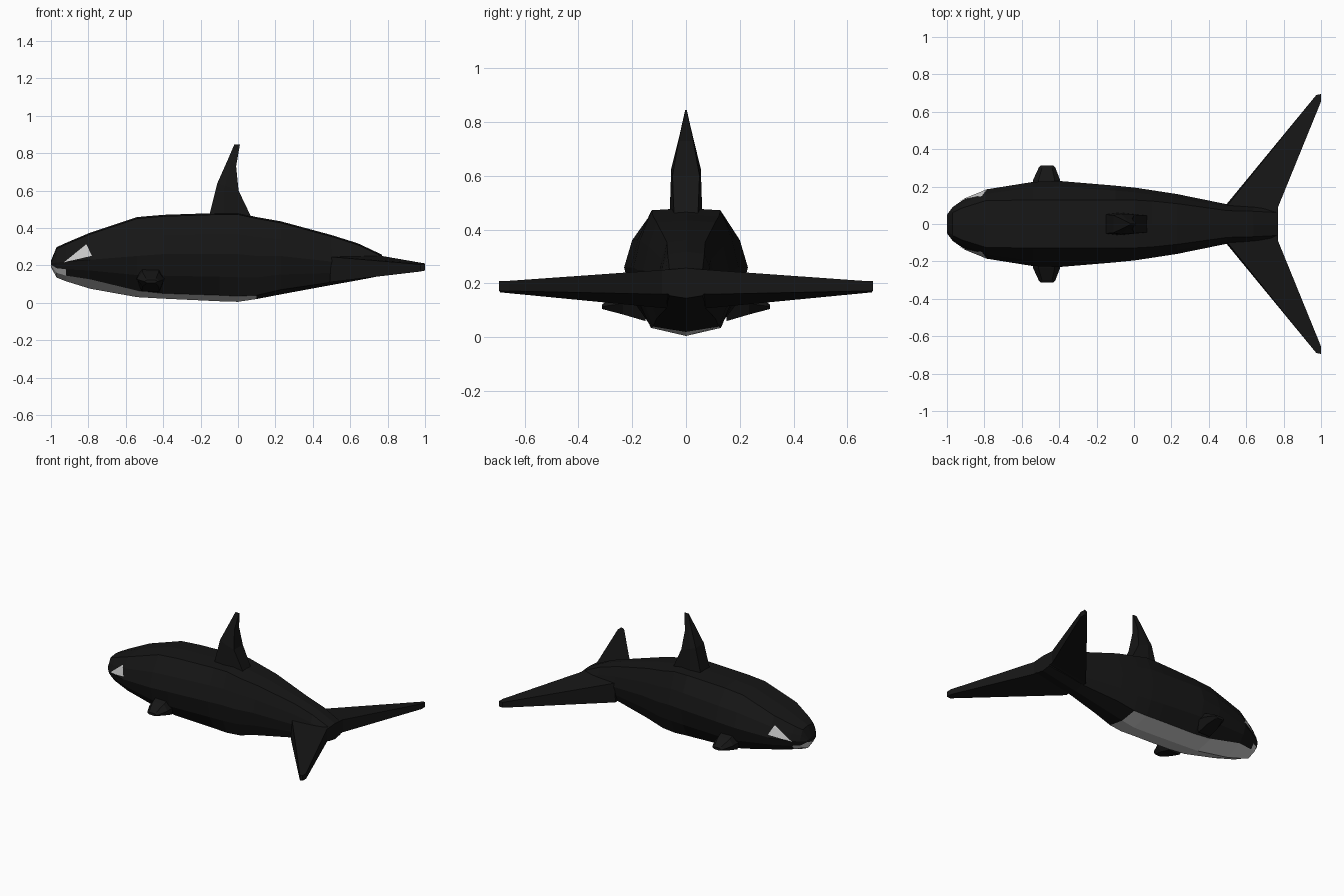
import bpy, bmesh
from mathutils import Vector
from mathutils.bvhtree import BVHTree

if "Cube" in bpy.data.objects:
    bpy.data.objects.remove(bpy.data.objects["Cube"])


def material(name, v):
    m = bpy.data.materials.new(name)
    m.diffuse_color = (v, v, v, 1)
    m.use_nodes = True
    m.node_tree.nodes["Principled BSDF"].inputs["Base Color"].default_value = m.diffuse_color
    return m


black = material("black_skin", 0.008)
white = material("white_skin", 0.75)


def finish(name, bm, mats):
    bmesh.ops.recalc_face_normals(bm, faces=bm.faces)
    me = bpy.data.meshes.new(name)
    bm.to_mesh(me)
    for m in mats:
        me.materials.append(m)
    ob = bpy.data.objects.new(name, me)
    bpy.context.collection.objects.link(ob)
    return ob


def loft(rings):
    """Skin a list of equal-length closed rings and cap both ends."""
    bm = bmesh.new()
    vs = [[bm.verts.new(p) for p in r] for r in rings]
    n = len(vs[0])
    for a, b in zip(vs, vs[1:]):
        for i in range(n):
            j = (i + 1) % n
            bm.faces.new((a[i], a[j], b[j], b[i]))
    bm.faces.new(vs[0])
    bm.faces.new(vs[-1])
    return bm


def mirror_y(ob):
    m = ob.modifiers.new("mirror", 'MIRROR')
    m.use_axis = (False, True, False)


# Body stations: x, half width, bottom z, belly edge z, widest z, top z
stations = [
    (-1.0, .05, .19, .198, .21, .225), (-.97, .09, .135, .16, .215, .297),
    (-.92, .125, .115, .145, .22, .32), (-.79, .185, .075, .125, .23, .375),
    (-.54, .225, .03, .065, .25, .458), (-.4, .23, .022, .05, .26, .47),
    (-.1, .205, .008, .04, .26, .48), (0, .195, .005, .035, .26, .48),
    (.1, .18, .02, .04, .25, .458), (.23, .16, .045, .07, .25, .435),
    (.5, .105, .095, .11, .22, .362), (.64, .10, .12, .135, .21, .318),
    (.77, .09, .145, .155, .20, .257)]


def body_ring(x, w, zb, ze, zm, zt):
    yb, yt = min(.13, .68 * w), min(.128, .68 * w)
    half = [(yb, ze), (.88 * w, ze + .45 * (zm - ze)), (w, zm),
            (.87 * w, zm + .48 * (zt - zm)), (yt, zt - .008)]
    ring = [(0, zb)] + half + [(0, zt)] + [(-y, z) for y, z in reversed(half)]
    ring[0] = (0, zb)
    return [(x, y, z) for y, z in ring]


bm = loft([body_ring(*s) for s in stations])
bm.faces.ensure_lookup_table()
# White belly: lowest strip, widening to the jaw at the nose
for k in range(len(stations) - 1):
    for i in range(12):
        low = i in (0, 11)
        jaw = i in (1, 10)
        if (low and stations[k + 1][0] <= .1) or (jaw and k < 2):
            bm.faces[k * 12 + i].material_index = 1
tree = BVHTree.FromBMesh(bm)
finish("body", bm, [black, white])

# Eye patches laid onto the head surface
pa, pb, pc = Vector((-.93, 0, .215)), Vector((-.81, 0, .312)), Vector((-.78, 0, .25))
N = 8
bm = bmesh.new()
for s in (-1, 1):
    grid = {}
    for i in range(N + 1):
        for j in range(N + 1 - i):
            p = pa + (pb - pa) * (i / N) + (pc - pa) * (j / N)
            hit = tree.ray_cast(Vector((p.x, s, p.z)), Vector((0, -s, 0)))[0]
            grid[i, j] = bm.verts.new(hit + Vector((-.001, s * .005, .001)))
    for i in range(N):
        for j in range(N - i):
            f = [grid[i, j], grid[i + 1, j], grid[i, j + 1]]
            bm.faces.new(f if s > 0 else f[::-1])
            if i + j < N - 1:
                f = [grid[i + 1, j], grid[i + 1, j + 1], grid[i, j + 1]]
                bm.faces.new(f if s > 0 else f[::-1])
finish("eye_patches", bm, [white])

# Dorsal fin: z, front x, back x, front half width, back half width
fin = [((-.145, .45), (.075, .45), .06, .045), ((-.15, .48), (.065, .47), .06, .045),
       ((-.11, .64), (.003, .60), .055, .05), ((-.05, .775), (-.01, .73), .022, .027),
       ((-.02, .845), (.01, .845), .003, .003)]
rings = []
for (xf, zf), (xb, zb), wf, wb in fin:
    rings.append([(xf, -wf * .85, zf), ((xf * .65 + xb * .35), -wf, zf * .65 + zb * .35),
                  (xb, -wb, zb), (xb, wb, zb),
                  ((xf * .65 + xb * .35), wf, zf * .65 + zb * .35), (xf, wf * .85, zf)])
finish("dorsal_fin", loft(rings), [black])

# Tail flukes: swept, tapering blades
fluke = loft([
    [(.50, 0, .105), (.50, 0, .25), (.77, 0, .257), (.77, 0, .165)],
    [(.49, .10, .11), (.50, .10, .245), (.77, .09, .25), (.77, .09, .16)],
    [(.975, .69, .167), (.975, .69, .205), (1.0, .69, .21), (1.0, .69, .172)]])
# Blunt the rear corner of the tip
fluke.verts.ensure_lookup_table()
for v in fluke.verts[10:12]:
    v.co.y = .655
extra = [fluke.verts.new((1.0, .695, z)) for z in (.209, .173)]
t = fluke.verts[:]
fluke.faces.new((t[9], t[10], extra[0]))
fluke.faces.new((t[8], extra[1], t[11]))
fluke.faces.new((t[10], t[11], extra[1], extra[0]))
fluke.faces.new((t[8], t[9], extra[0], extra[1]))
for f in [f for f in fluke.faces if set(f.verts) == set(t[8:12])]:
    bmesh.ops.delete(fluke, geom=[f], context='FACES_ONLY')
mirror_y(finish("tail_flukes", fluke, [black]))

# Short side flippers
rings = []
for y, x0, x1, zl, zh in ((.15, -.545, -.39, .06, .20), (.235, -.54, -.395, .085, .165),
                          (.30, -.51, -.42, .102, .13), (.312, -.50, -.43, .105, .122)):
    d = (x1 - x0) * .2
    m = (zl + zh) / 2
    rings.append([(x0, y, m), (x0 + d, y, zl), (x1 - d, y, zl),
                  (x1, y, m), (x1 - d, y, zh), (x0 + d, y, zh)])
mirror_y(finish("flippers", loft(rings), [black]))
